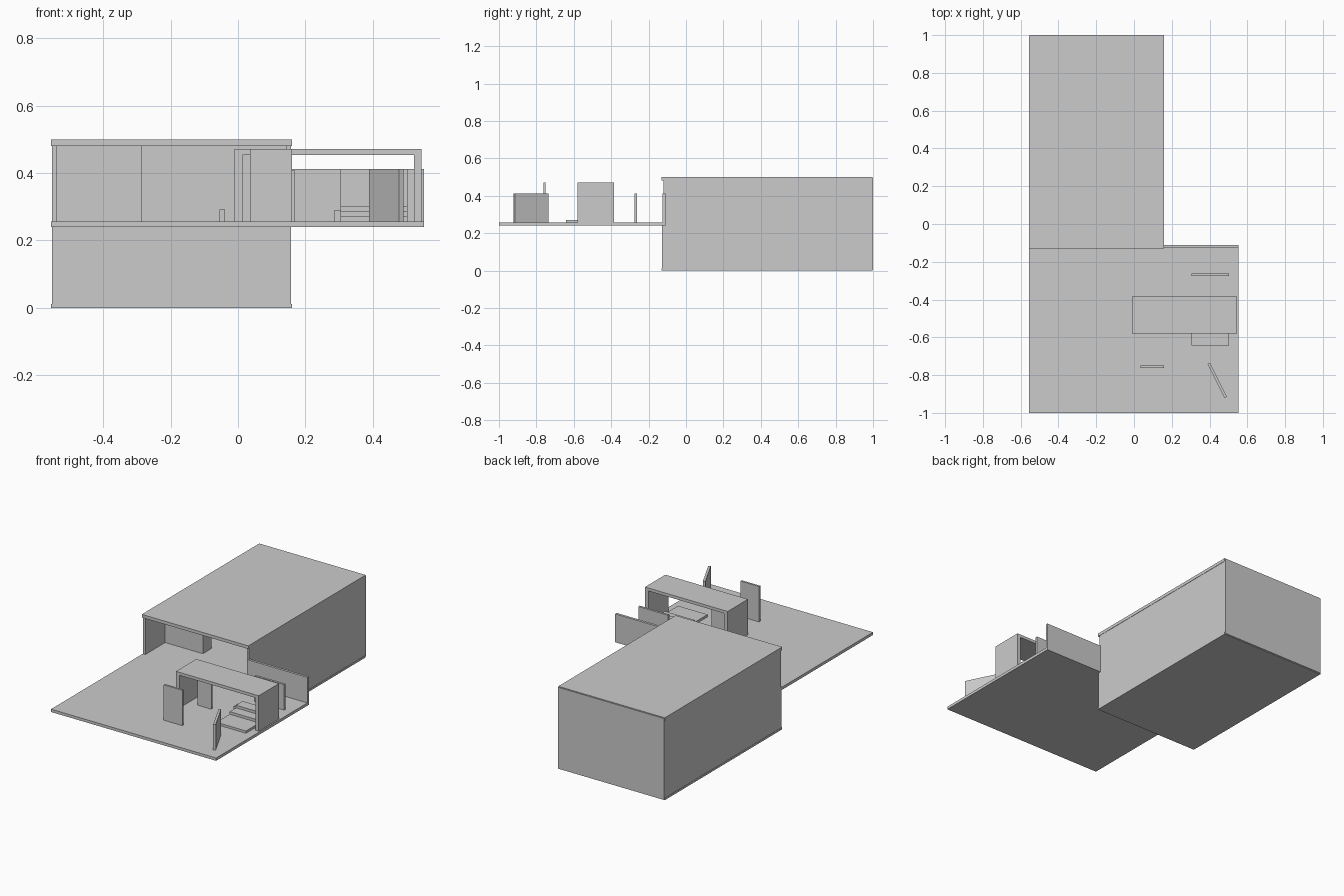
import bpy, math

if "Cube" in bpy.data.objects:
    bpy.data.objects.remove(bpy.data.objects["Cube"])


def box(name, x, y, z, rot=0.0):
    """Flat-faced box from (min, max) ranges, turned about its own z axis."""
    bpy.ops.mesh.primitive_cube_add(
        size=1, location=(sum(x) / 2, sum(y) / 2, sum(z) / 2), rotation=(0, 0, rot))
    ob = bpy.context.object
    ob.name = name
    ob.scale = (x[1] - x[0], y[1] - y[0], z[1] - z[0])
    bpy.ops.object.transform_apply(location=False, rotation=False, scale=True)
    return ob


L, R = -0.555, 0.16       # building width
F, B = -0.13, 1.0         # building depth
D = 0.257                 # deck surface height
T = 0.017                 # wall thickness

# Building shell: slabs, walls, open upper front
box("base_slab", (L, R), (F, B - .004), (0, .012))
box("roof_slab", (L, R), (F, B - .004), (.481, .5))
box("left_wall", (L + .002, L + T), (-.12, B), (.004, .49))
box("right_wall", (R - T, R - .002), (-.12, B), (.004, .49))
box("back_wall", (L + .002, R - .002), (B - T, B), (.004, .496))
box("lower_front_wall", (L + .002, R - .002), (-.128, -.113), (.004, .242))
box("upper_floor", (L + T, R - T), (-.12, B - T), (.24, D))

# Interior partition and low block
box("interior_partition", (L + T, -.285), (.07, .155), (D, .481))
box("low_block", (-.055, -.039), (.18, .22), (D, .292))

# Terrace and its back parapet
box("terrace_deck", (L, .553), (-1, -.12), (.24, D))
box("parapet", (R - .01, .553), (-.125, -.11), (.24, .412))

# Portal frame
FY = (-.58, -.385)
box("frame_top", (-.01, .545), FY, (.454, .472))
box("frame_left", (-.01, .014), FY, (D, .454))
box("frame_right", (.522, .545), FY, (D, .454))

# Steps rising through the frame
for i, (y0, y1, z0, z1) in enumerate([(-.642, -.515, D, .271),
                                      (-.515, -.455, D, .287),
                                      (-.455, -.39, D, .303)]):
    box(f"step_{i + 1}", (.305, .503), (y0, y1), (z0, z1))
box("step_side_block", (.286, .306), (-.45, -.41), (D, .29))

# Free-standing screens
box("front_screen", (.035, .16), (-.762, -.75), (D, .472))
box("inner_screen", (.075, .168), (-.495, -.483), (D, .41))
box("rear_screen", (.305, .503), (-.275, -.262), (D, .412))
half = math.hypot(.09, .18) / 2
box("angled_screen", (.44 - half, .44 + half), (-.835, -.821), (D, .412),
    math.atan2(-.18, .09))
